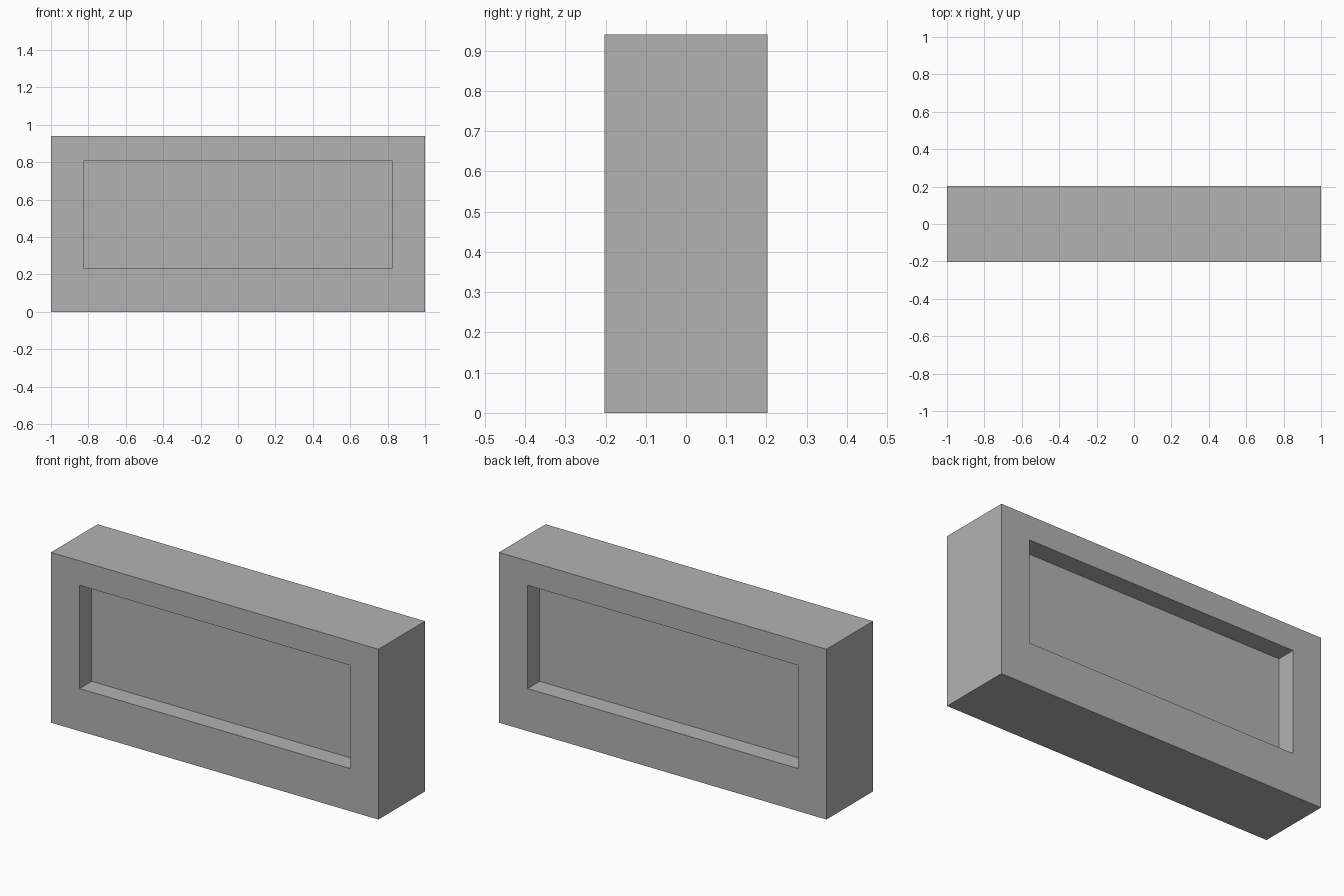
import bpy, bmesh
from mathutils import Matrix, Vector

cube = bpy.data.objects.get("Cube")
if cube:
    bpy.data.objects.remove(cube, do_unlink=True)

WIDTH, DEPTH, HEIGHT = 2.0, 0.406, 0.94
WIN_X, WIN_BOTTOM, WIN_TOP = 0.825, 0.235, 0.805
RECESS = 0.105

grey = bpy.data.materials.new("plain_grey")
grey.use_nodes = True
colour = (0.45, 0.45, 0.45, 1)
grey.diffuse_color = colour
grey.node_tree.nodes["Principled BSDF"].inputs["Base Color"].default_value = colour

# Solid block standing on the ground
bm = bmesh.new()
bmesh.ops.create_cube(bm, size=1, matrix=Matrix.Translation((0, 0, HEIGHT / 2))
                      @ Matrix.Diagonal((WIDTH, DEPTH, HEIGHT, 1)))

# Matching rectangular recess sunk into the front and the back
for side in (-1, 1):
    panel = next(f for f in bm.faces if f.normal.y * side > 0.9)
    bmesh.ops.inset_individual(bm, faces=[panel], thickness=0.1)
    for v in panel.verts:
        v.co.x = WIN_X if v.co.x > 0 else -WIN_X
        v.co.z = WIN_TOP if v.co.z > HEIGHT / 2 else WIN_BOTTOM
    # Second ring of faces forms the recess walls
    bmesh.ops.inset_individual(bm, faces=[panel], thickness=0.01)
    for v in panel.verts:
        v.co = Vector((WIN_X if v.co.x > 0 else -WIN_X,
                       side * (DEPTH / 2 - RECESS),
                       WIN_TOP if v.co.z > HEIGHT / 2 else WIN_BOTTOM))

bmesh.ops.recalc_face_normals(bm, faces=bm.faces)
mesh = bpy.data.meshes.new("recessed_block")
bm.to_mesh(mesh)
bm.free()
mesh.materials.append(grey)
block = bpy.data.objects.new("recessed_block", mesh)
bpy.context.collection.objects.link(block)
